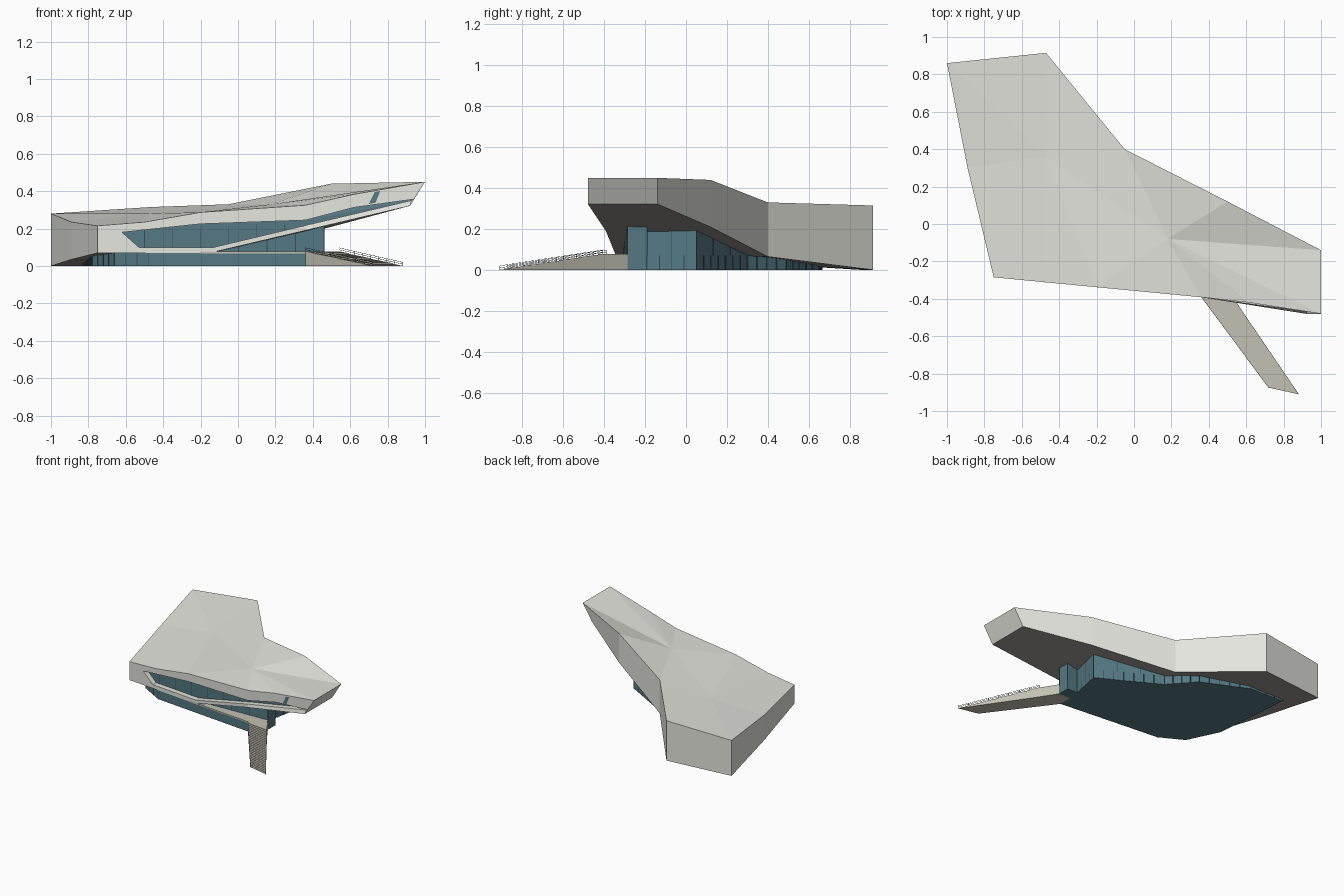
import bpy, bmesh
from mathutils import Vector

if "Cube" in bpy.data.objects:
    bpy.data.objects.remove(bpy.data.objects["Cube"])


def material(name, rgb):
    m = bpy.data.materials.new(name)
    m.diffuse_color = (*rgb, 1)
    m.use_nodes = True
    m.node_tree.nodes["Principled BSDF"].inputs["Base Color"].default_value = m.diffuse_color
    return m


PANEL = material("pale_panel", (0.78, 0.78, 0.73))
SOFFIT = material("soffit_grey", (0.32, 0.31, 0.29))
GLASS = material("dark_glass", (0.09, 0.19, 0.23))
FRAME = material("mullion", (0.04, 0.07, 0.09))
STONE = material("stone", (0.55, 0.53, 0.45))


def make(name, verts, faces, mats, slots=None):
    me = bpy.data.meshes.new(name)
    me.from_pydata([tuple(v) for v in verts], [], faces)
    for m in mats:
        me.materials.append(m)
    for i, s in (slots or {}).items():
        me.polygons[i].material_index = s
    bm = bmesh.new()
    bm.from_mesh(me)
    bmesh.ops.recalc_face_normals(bm, faces=bm.faces)
    bm.to_mesh(me)
    bm.free()
    ob = bpy.data.objects.new(name, me)
    bpy.context.collection.objects.link(ob)
    return ob


def prism(name, outline, bottom, top, mat):
    """Closed solid on a plan outline; bottom and top are height functions."""
    n = len(outline)
    v = [(x, y, bottom(x, y)) for x, y in outline] + [(x, y, top(x, y)) for x, y in outline]
    f = [[i, (i + 1) % n, n + (i + 1) % n, n + i] for i in range(n)]
    return make(name, v, f + [list(range(n))[::-1], list(range(n, 2 * n))], [mat])


def rods(name, segments, r, mat):
    """Thin square bars joined into one object."""
    v, f = [], []
    for a, b in segments:
        a, b = Vector(a), Vector(b)
        d = (b - a).normalized()
        s = d.cross(Vector((0, 0, 1)))
        s = s.normalized() * r if s.length > 0.01 else Vector((r, 0, 0))
        t = d.cross(s)
        k = len(v)
        v += [p + q for p in (a, b) for q in (s + t, t - s, -s - t, s - t)]
        f += [[k + i, k + (i + 1) % 4, k + 4 + (i + 1) % 4, k + 4 + i] for i in range(4)]
        f += [[k, k + 1, k + 2, k + 3], [k + 4, k + 5, k + 6, k + 7]]
    return make(name, v, f, [mat])


def front_y(x):
    return -0.285 - 0.096 * (x + 0.75) if x < 0.55 else -0.41 - 0.155 * (x - 0.55)


# Folded shell: facade ring, roof facets, walls and soffit
outer = [(-.75, .215), (-.5, .235), (-.2, .287), (.36, .325), (.62, .383),
         (1, .45), (.92, .322), (.36, .19), (-.15, .07), (-.75, .07)]
inner = [(-.62, .18), (-.5, .193), (-.2, .225), (.36, .245), (.62, .313),
         (.94, .357), (.925, .35), (.36, .217), (-.13, .10), (-.53, .10)]
DEPTH = 0.045
V = [(x, front_y(x), z) for x, z in outer]
V += [(x, front_y(x), z) for x, z in inner]
V += [(x, front_y(x) + DEPTH, z) for x, z in inner]
V[6] = (.92, -.48, .322)
V[5] = (1, -.48, .45)
# rim order: left corner, back left, back, notch, rear bend, right end
rim = [(-.89, .30, .235, .035), (-1, .86, .28, 0), (-.47, .915, .315, 0),
       (-.05, .40, .33, .065), (.5, .12, .44, .21), (1, -.14, .45, .322)]
T = list(range(30, 36))
B = list(range(36, 42))
V += [(x, y, t) for x, y, t, b in rim]
V += [(min(x, .92), y, b) for x, y, t, b in rim]
Q, P = 42, 43
V += [(-.47, .36, .28), (.18, -.08, .33)]
F = []
for i in range(10):
    j = (i + 1) % 10
    F += [[i, j, 10 + j, 10 + i], [10 + i, 10 + j, 20 + j, 20 + i]]
F.append(list(range(20, 30)))
top_path, low_path = [0] + T + [5], [9] + B + [6]
for i in range(7):
    F.append([top_path[i], top_path[i + 1], low_path[i + 1], low_path[i]])
for fan, hub in (([2, 1, 0, T[0], T[1], T[2], T[3]], Q),
                 ([T[3], T[4], T[5], 5, 4, 3, 2], P)):
    F += [[a, b, hub] for a, b in zip(fan, fan[1:])]
F += [[T[3], P, Q], [2, Q, P]]
soffit_start = len(F)
F += [[8, 7, 6, B[5], B[4], B[3]], [9, 8, B[3]], [9, B[3], B[0]],
      [B[3], B[2], B[0]], [B[2], B[1], B[0]]]
make("folded_shell", V, F, [PANEL, SOFFIT], {i: 1 for i in range(soffit_start, len(F))})

# Recessed ribbon window and the small slit window
make("ribbon_window", [(x, front_y(x) + DEPTH - .003, z) for x, z in inner],
     [[i, i + 1, 8 - i, 9 - i] for i in range(4)], [GLASS])
slit = [(.70, .332), (.735, .338), (.76, .40), (.73, .395)]
make("slit_window", [(x, front_y(x) - .006, z) for x, z in slit], [[0, 1, 2, 3]], [GLASS])
rods("ribbon_mullions", [((x, front_y(x) + DEPTH - .004, .10 + max(0, x + .13) * .238),
                          (x, front_y(x) + DEPTH - .004, .20 + max(0, x + .2) * .08))
                         for x in (-.5, -.35, -.2, -.05, .1, .25)], .0015, FRAME)

# Glazed ground floor
base = [(-.48, -.31), (.36, -.39), (.46, -.285), (.46, -.19), (.37, -.19), (.42, .05),
        (-.03, .30), (-.20, .49), (-.54, .65), (-.83, .665), (-.78, .04), (-.66, -.21)]
prism("ground_floor_glass", base, lambda x, y: 0, lambda x, y: .07, GLASS)


def mullions(name, outline, z0, top, gap):
    seg = []
    for a, b in zip(outline, outline[1:] + outline[:1]):
        a, b = Vector(a), Vector(b)
        n = max(1, round((b - a).length / gap))
        for i in range(n):
            p = a.lerp(b, i / n)
            seg.append(((p.x, p.y, z0), (p.x, p.y, top(p.x, p.y))))
    rods(name, seg, .002, FRAME)


mullions("ground_mullions", base[4:] + base[:1], 0, lambda x, y: .07, .07)
prism("floor_slab", base, lambda x, y: 0, lambda x, y: .003, STONE)

# Upper lobby glass rising to the sloping soffit
lobby = [(-.15, -.31), (.46, -.285), (.46, -.19), (.37, -.19), (.42, .05), (-.03, .30), (-.15, .30)]
under = lambda x, y: .076 + max(0, x + .12) * .237
prism("lobby_glass", lobby, lambda x, y: .06, under, GLASS)
mullions("lobby_mullions", lobby, .07, under, .15)

# Landing and stepped ramp
prism("landing", [(-.2, -.338), (.36, -.39), (.54, -.41), (.46, -.285), (-.15, -.28)],
      lambda x, y: .068, lambda x, y: .077, STONE)
prism("landing_base", [(.36, -.39), (.54, -.41), (.46, -.285), (.36, -.285)],
      lambda x, y: 0, lambda x, y: .07, STONE)
L0, L1 = Vector((.36, -.39, 0)), Vector((.72, -.875, 0))
R0, R1 = Vector((.54, -.41, 0)), Vector((.88, -.91, 0))
N, H = 26, .077
prof = [(0, 0)]
for i in range(N):
    z = H * (1 - i / N)
    prof += [(i / N, z), ((i + 1) / N, z)]
prof.append((1, 0))
m = len(prof)
SV = [a.lerp(b, t) + Vector((0, 0, z)) for a, b in ((L0, L1), (R0, R1)) for t, z in prof]
SF = [[i, (i + 1) % m, m + (i + 1) % m, m + i] for i in range(m)]
make("stepped_ramp", SV, SF + [list(range(m)), list(range(m, 2 * m))], [STONE])

# Ramp handrails
rails = []
for a, b in ((L0, L1), (R0, R1)):
    at = lambda t, h: a.lerp(b, t) + Vector((0, 0, H * (1 - t) + h))
    rails += [(at(0, h), at(1, h)) for h in (.01, .02)]
    rails += [(at(i / 8, 0), at(i / 8, .02)) for i in range(9)]
rods("handrails", rails, .0009, FRAME)
